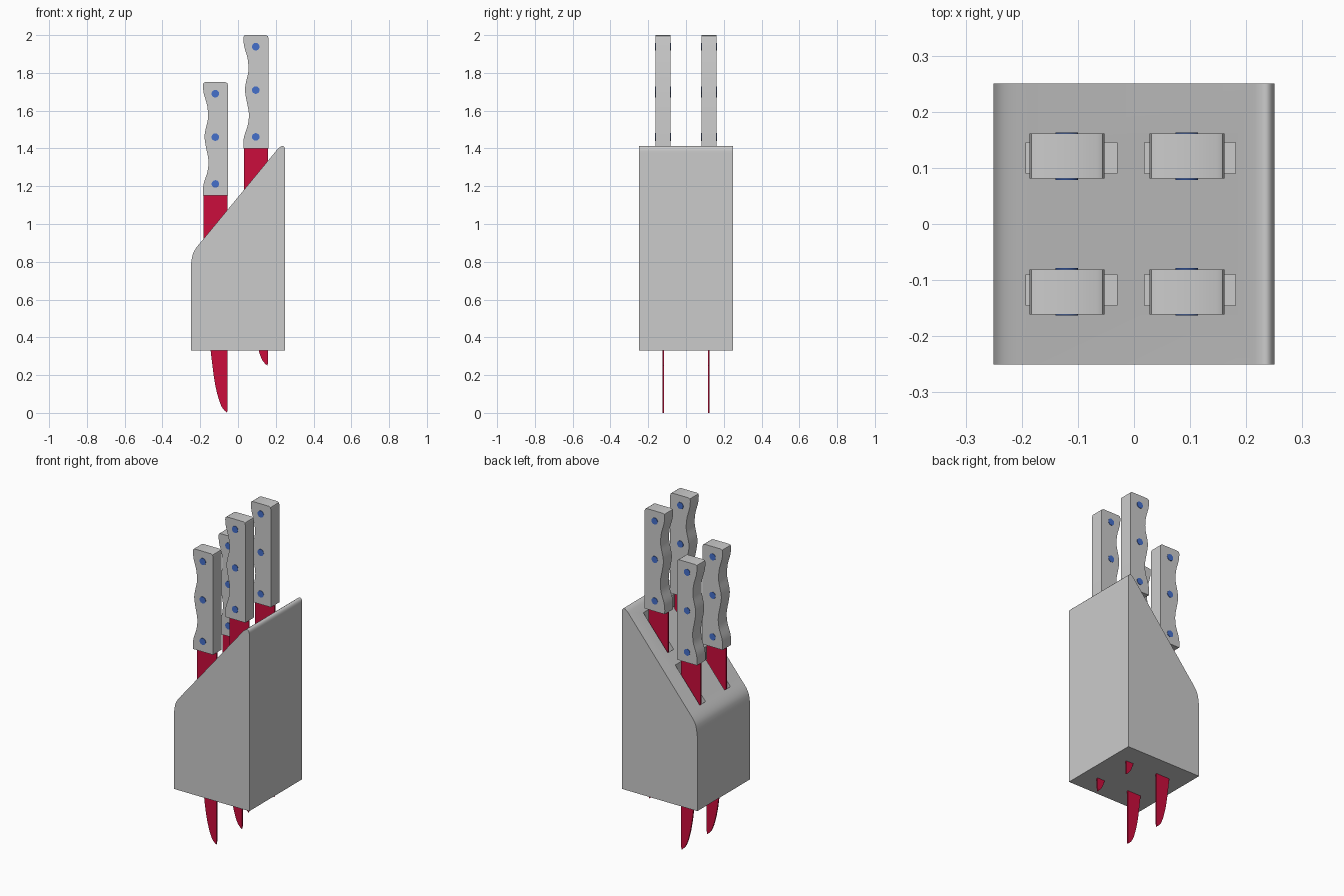
import bpy, bmesh, math

if "Cube" in bpy.data.objects:
    bpy.data.objects.remove(bpy.data.objects["Cube"])


def material(name, color):
    m = bpy.data.materials.new(name)
    m.diffuse_color = color
    m.use_nodes = True
    m.node_tree.nodes["Principled BSDF"].inputs["Base Color"].default_value = m.diffuse_color
    return m


def finish(name, bm, mat=None, smooth=True):
    bmesh.ops.recalc_face_normals(bm, faces=bm.faces)
    me = bpy.data.meshes.new(name)
    bm.to_mesh(me)
    bm.free()
    ob = bpy.data.objects.new(name, me)
    bpy.context.collection.objects.link(ob)
    if mat:
        me.materials.append(mat)
    if smooth:
        bpy.ops.object.select_all(action='DESELECT')
        bpy.context.view_layer.objects.active = ob
        ob.select_set(True)
        bpy.ops.object.shade_smooth_by_angle(angle=math.radians(35))
    return ob


def slab(name, profile, y, depth, mat=None, smooth=True):
    """Extrude an x-z profile along y, centred on y."""
    bm = bmesh.new()
    face = bm.faces.new([bm.verts.new((x, y - depth / 2, z)) for x, z in profile])
    ext = bmesh.ops.extrude_face_region(bm, geom=[face])
    verts = [v for v in ext['geom'] if isinstance(v, bmesh.types.BMVert)]
    bmesh.ops.translate(bm, verts=verts, vec=(0, depth, 0))
    return finish(name, bm, mat, smooth)


def spline(points, steps=4):
    """Catmull-Rom curve through the points."""
    p = [points[0]] + points + [points[-1]]
    out = []
    for a, b, c, d in zip(p, p[1:], p[2:], p[3:]):
        for i in range(steps):
            t = i / steps
            out.append(tuple(0.5 * (2 * q + (r - o) * t + (2 * o - 5 * q + 4 * r - s) * t * t
                                    + (3 * q - o - 3 * r + s) * t ** 3)
                             for o, q, r, s in zip(a, b, c, d)))
    return out + [points[-1]]


red = material("blade_red", (0.6, 0.004, 0.045, 1))
blue = material("rivet_blue", (0.06, 0.16, 0.6, 1))

# Sloped block with rounded upper corners
block = slab("knife_block", [(-0.25, 0.33), (0.25, 0.33)]
             + spline([(0.25, 1.375), (0.249, 1.398), (0.24, 1.412), (0.228, 1.411), (0.21, 1.397)], 2)
             + spline([(-0.19, 0.912), (-0.222, 0.873), (-0.241, 0.835), (-0.25, 0.775)], 3),
             0, 0.5)

# Slots sunk from the sloped face, leaving a closed bottom
for cx in (-0.1115, 0.1):
    for side in (-1, 1):
        prof = [(cx - 0.081, 0.42), (cx + 0.081, 0.42), (cx + 0.081, 1.6), (cx - 0.081, 1.6)]
        cutter = slab("slot_cutter", prof, side * 0.1175, 0.055, smooth=False)
        cutter.hide_render = True
        mod = block.modifiers.new("slot", 'BOOLEAN')
        mod.operation, mod.solver, mod.object = 'DIFFERENCE', 'EXACT', cutter
        bpy.context.view_layer.objects.active = block
        bpy.ops.object.modifier_apply(modifier=mod.name)
        bpy.data.objects.remove(cutter)

# Handle: straight back, wavy finger grip
handle_profile = ([(-0.053, 1.15), (-0.053, 1.735), (-0.056, 1.746), (-0.066, 1.751),
                   (-0.174, 1.751), (-0.183, 1.747)]
                  + spline([(-0.186, 1.735), (-0.181, 1.69), (-0.163, 1.625), (-0.159, 1.56),
                            (-0.172, 1.50), (-0.177, 1.46), (-0.170, 1.41), (-0.157, 1.34),
                            (-0.161, 1.28), (-0.180, 1.22), (-0.186, 1.18), (-0.185, 1.15)]))

# Blade: straight spine, edge curving to the tip
blade_profile = ([(-0.055, 1.16), (-0.183, 1.16)]
                 + spline([(-0.183, 0.85), (-0.172, 0.55), (-0.145, 0.33), (-0.126, 0.18),
                           (-0.107, 0.09), (-0.085, 0.03), (-0.058, 0.0)])
                 + [(-0.055, 0.02)])


def knife(label, dx, dz, y):
    def move(profile):
        return [(x + dx, z + dz) for x, z in profile]
    slab(label + "_handle", move(handle_profile), y, 0.08)
    slab(label + "_blade", move(blade_profile), y, 0.008, red)
    # Rivets pass through the handle and stand slightly proud
    for i, z in enumerate((1.69, 1.46, 1.212)):
        bpy.ops.mesh.primitive_cylinder_add(vertices=20, radius=0.02, depth=0.085,
                                            location=(dx - 0.12, y, z + dz),
                                            rotation=(math.pi / 2, 0, 0))
        rivet = bpy.context.object
        rivet.name = f"{label}_rivet_{i + 1}"
        rivet.data.materials.append(blue)
        bpy.ops.object.shade_smooth_by_angle(angle=math.radians(35))


for row, dx, dz in (("low", 0, 0), ("high", 0.214, 0.249)):
    for pos, y in (("front", -0.121), ("back", 0.121)):
        knife(f"{row}_{pos}_knife", dx, dz, y)
